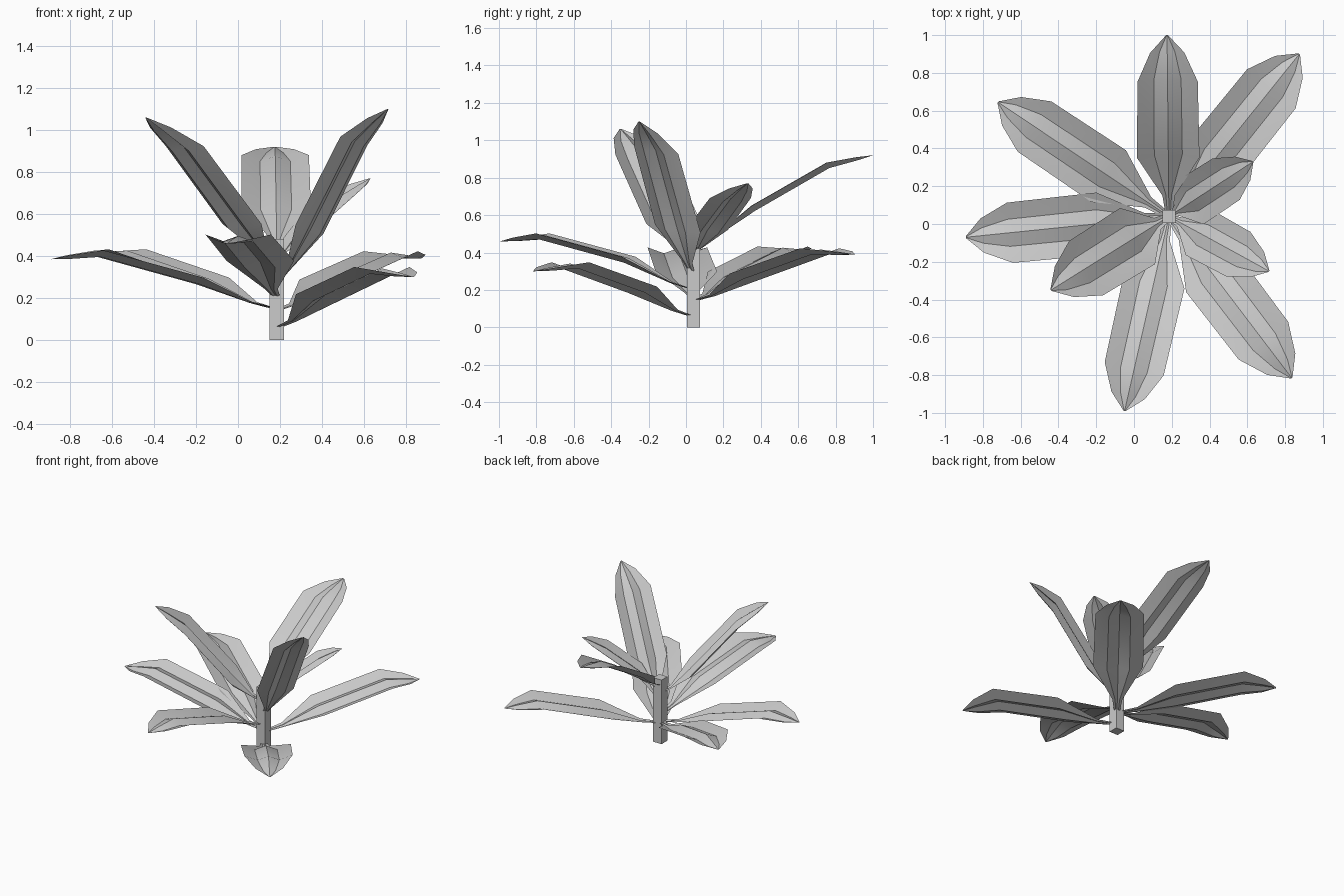
import bpy, bmesh, math
from mathutils import Vector

if "Cube" in bpy.data.objects:
    bpy.data.objects.remove(bpy.data.objects["Cube"])

CX, CY = 0.185, 0.04


def obj_from_bmesh(name, bm):
    me = bpy.data.meshes.new(name)
    bm.to_mesh(me)
    bm.free()
    ob = bpy.data.objects.new(name, me)
    bpy.context.collection.objects.link(ob)
    return ob


# Square stem
bm = bmesh.new()
bmesh.ops.create_cube(bm, size=1)
for v in bm.verts:
    v.co = Vector((CX + v.co.x * 0.07, CY + v.co.y * 0.07, (v.co.z + 0.5) * 0.48))
obj_from_bmesh("stem", bm)


# Leaf blade: narrow stalk, parallel sides, pointed end, pleated across with a raised midrib
def leaf(name, tip, base_z, near, far, half_w, roll=0.0):
    dx, dy = tip[0] - CX, tip[1] - CY
    r_tip = math.hypot(dx, dy)
    out = Vector((dx / r_tip, dy / r_tip, 0))
    side = Vector((-out.y, out.x, math.tan(roll))).normalized()
    mix = lambda a, b, t: (a[0] + (b[0] - a[0]) * t, a[1] + (b[1] - a[1]) * t)
    start, end = (0.0, base_z), (r_tip, tip[2])
    path = [start, mix(start, near, 0.35), near, far, mix(far, end, 0.62), end]
    path[1] = (path[1][0], path[1][1] - 0.015)
    widths = [0.10, 0.20, 1.0, 0.97, 0.55, 0.03]
    pleats = [(-1, 0.11), (-0.45, -0.09), (0, 0.07), (0.45, -0.09), (1, 0.11)]
    bm = bmesh.new()
    rows = []
    for i, ((r, z), w) in enumerate(zip(path, widths)):
        p, q = path[max(i - 1, 0)], path[min(i + 1, 5)]
        tangent = (out * (q[0] - p[0]) + Vector((0, 0, q[1] - p[1]))).normalized()
        up = tangent.cross(side).normalized()
        c = Vector((CX, CY, 0)) + out * r + Vector((0, 0, z))
        rows.append([bm.verts.new(c + side * (s * w * half_w) + up * (h * w * half_w))
                     for s, h in pleats])
    for a, b in zip(rows, rows[1:]):
        for k in range(4):
            bm.faces.new((a[k], b[k], b[k + 1], a[k + 1]))
    bmesh.ops.recalc_face_normals(bm, faces=bm.faces)
    if sum(f.normal.z for f in bm.faces) < 0:
        bmesh.ops.reverse_faces(bm, faces=bm.faces)
    ob = obj_from_bmesh(name, bm)
    bpy.ops.object.select_all(action='DESELECT')
    ob.select_set(True)
    bpy.context.view_layer.objects.active = ob
    bpy.ops.object.shade_smooth_by_angle()


# Lower spreading leaves: tip, stalk height, (radius, height) at both shoulders
leaf("lower_leaf_front_right", (0.835, -0.815, 0.30), 0.055, (0.38, 0.20), (0.83, 0.33), 0.17)
leaf("lower_leaf_back_right", (0.875, 0.90, 0.39), 0.14, (0.39, 0.27), (0.87, 0.405), 0.17)
leaf("lower_leaf_back_left", (-0.72, 0.645, 0.41), 0.145, (0.39, 0.28), (0.86, 0.415), 0.165)
leaf("lower_leaf_left", (-0.89, -0.07, 0.385), 0.15, (0.375, 0.28), (0.85, 0.41), 0.165)
leaf("lower_leaf_front", (-0.05, -0.99, 0.46), 0.20, (0.36, 0.36), (0.83, 0.485), 0.165)

# Upper upright leaves
leaf("upper_leaf_right", (0.715, -0.25, 1.10), 0.27, (0.19, 0.52), (0.43, 0.94), 0.14, -0.15)
leaf("upper_leaf_left", (-0.44, -0.35, 1.06), 0.36, (0.21, 0.54), (0.53, 0.91), 0.175)
leaf("upper_leaf_back", (0.175, 1.00, 0.92), 0.42, (0.32, 0.635), (0.72, 0.865), 0.165)
leaf("upper_leaf_small", (0.63, 0.33, 0.77), 0.40, (0.14, 0.51), (0.37, 0.68), 0.135)
